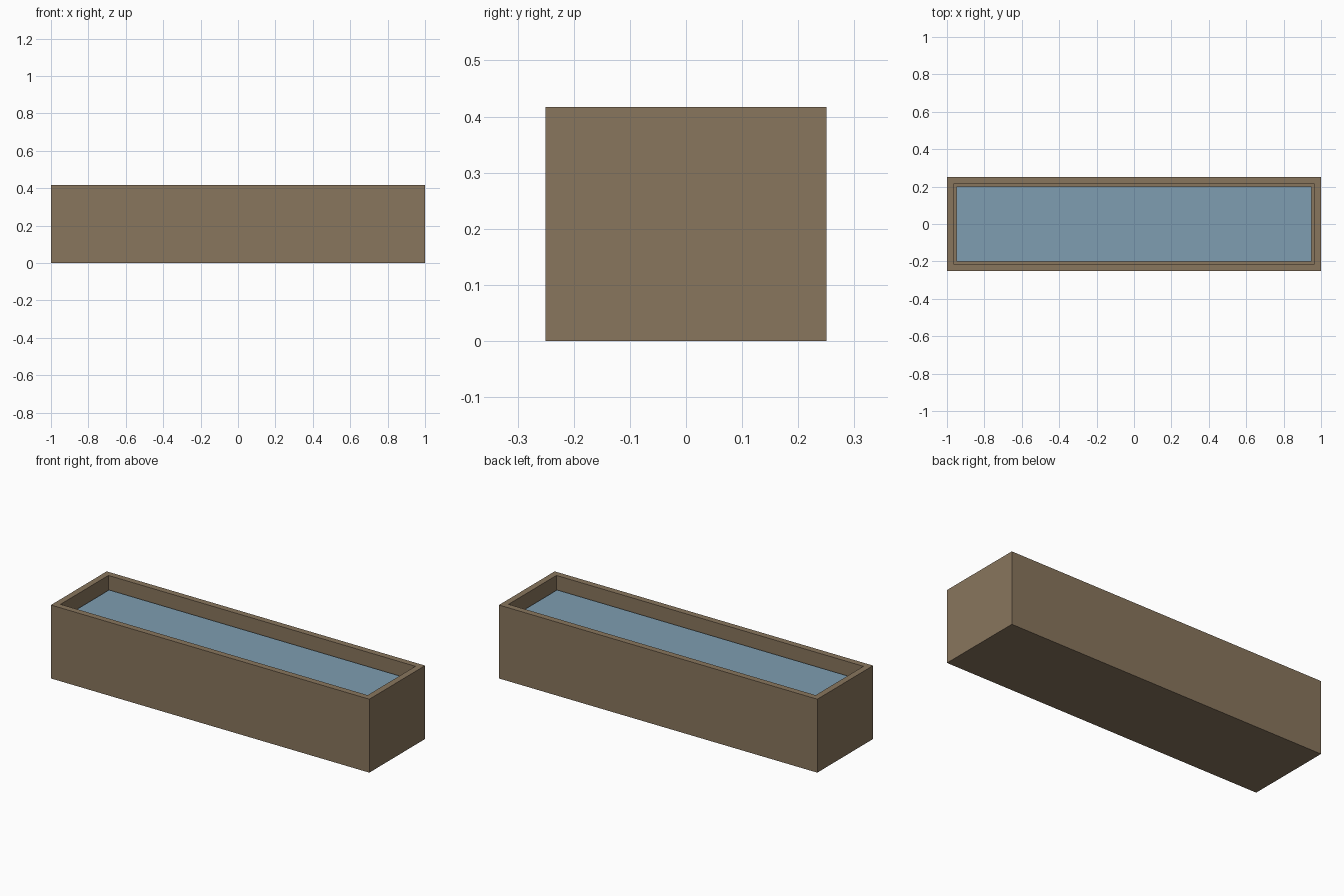
import bpy
import bmesh
from mathutils import Matrix

if "Cube" in bpy.data.objects:
    bpy.data.objects.remove(bpy.data.objects["Cube"])

LENGTH, WIDTH, HEIGHT = 2.0, 0.5, 0.417
WALL, FLOOR = 0.05, 0.05
WATER_LEVEL = 0.344


def material(name, color):
    mat = bpy.data.materials.new(name)
    mat.diffuse_color = (*color, 1.0)
    mat.use_nodes = True
    mat.node_tree.nodes["Principled BSDF"].inputs["Base Color"].default_value = mat.diffuse_color
    return mat


def box(bm, sx, sy, z0, z1):
    mat = Matrix.Translation((0, 0, (z0 + z1) / 2)) @ Matrix.Diagonal((sx, sy, z1 - z0, 1))
    bmesh.ops.create_cube(bm, size=1.0, matrix=mat)
    bm.normal_update()


def finish(bm, name, mat):
    mesh = bpy.data.meshes.new(name)
    bm.to_mesh(mesh)
    bm.free()
    mesh.materials.append(mat)
    obj = bpy.data.objects.new(name, mesh)
    bpy.context.collection.objects.link(obj)
    return obj


# Trough: a box whose top is inset to form the rim, then sunk to the floor
bm = bmesh.new()
box(bm, LENGTH, WIDTH, 0, HEIGHT)
top = max(bm.faces, key=lambda f: f.calc_center_median().z)
bmesh.ops.inset_region(bm, faces=[top], thickness=WALL)
sunk = bmesh.ops.extrude_face_region(bm, geom=[top])
bmesh.ops.delete(bm, geom=[top], context='FACES_ONLY')
for v in sunk["geom"]:
    if isinstance(v, bmesh.types.BMVert):
        v.co.z = FLOOR
bmesh.ops.recalc_face_normals(bm, faces=bm.faces)
finish(bm, "trough", material("wood", (0.25, 0.18, 0.11)))

# Water: a flat sheet just below the rim, meeting the inner walls
bm = bmesh.new()
bmesh.ops.create_grid(
    bm, x_segments=1, y_segments=1, size=0.5,
    matrix=Matrix.Translation((0, 0, WATER_LEVEL))
    @ Matrix.Diagonal((LENGTH - 2 * WALL, WIDTH - 2 * WALL, 1, 1)))
finish(bm, "water", material("water", (0.21, 0.34, 0.44)))
